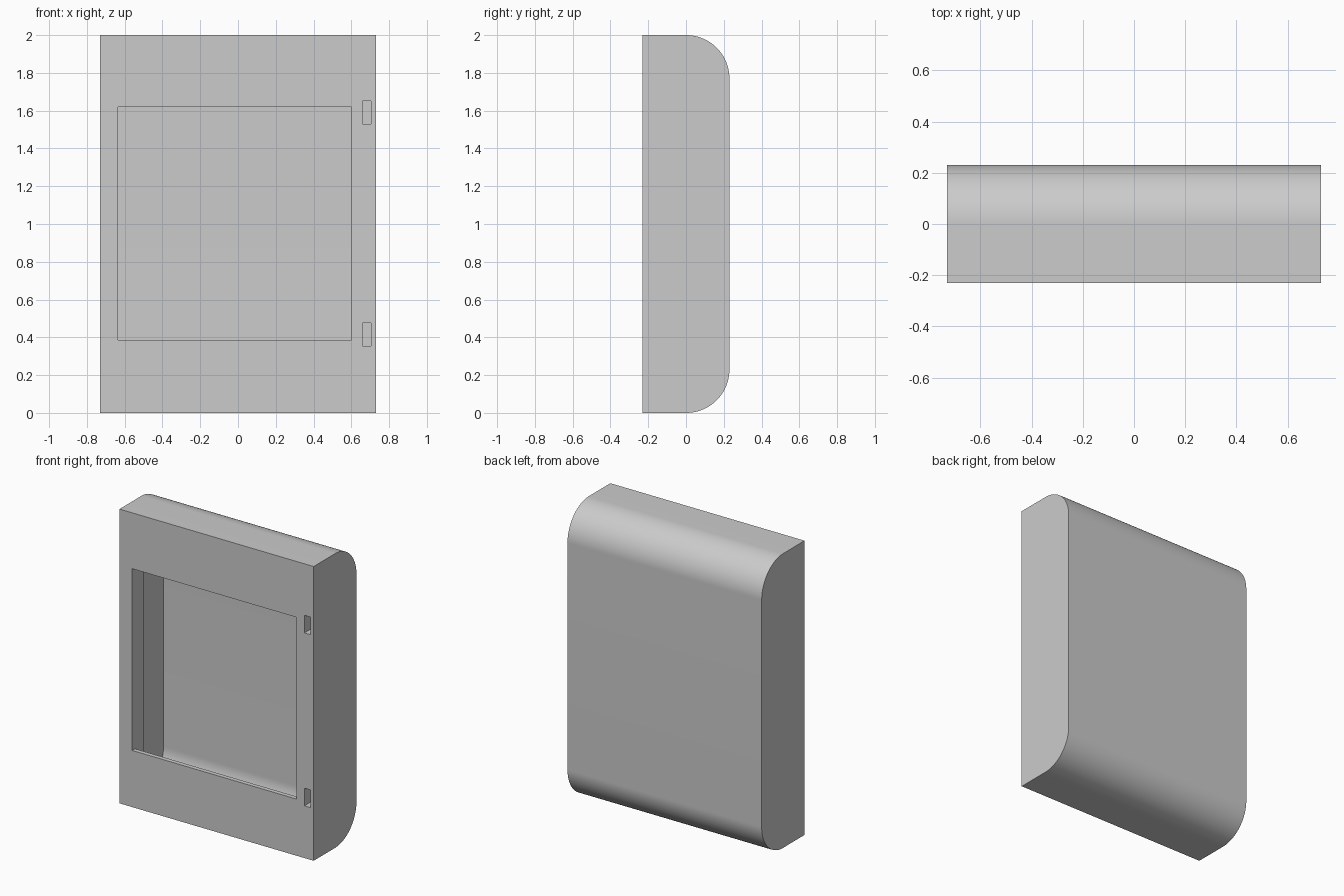
import bpy, bmesh
from math import sin, cos, pi

if "Cube" in bpy.data.objects:
    bpy.data.objects.remove(bpy.data.objects["Cube"], do_unlink=True)

HALF_W, HALF_D, HEIGHT = 0.73, 0.23, 2.0
WALL = 0.03        # shell thickness
RADIUS = 0.23      # rounding of the back edges
SEGMENTS = 32

grey = bpy.data.materials.new("plain_grey")
grey.use_nodes = True
grey.diffuse_color = (0.6, 0.6, 0.6, 1)
grey.node_tree.nodes["Principled BSDF"].inputs["Base Color"].default_value = (0.6, 0.6, 0.6, 1)


def prism(name, x0, x1, profile):
    """Extrude a (y, z) outline along x."""
    bm = bmesh.new()
    face = bm.faces.new([bm.verts.new((x0, y, z)) for y, z in profile])
    out = bmesh.ops.extrude_face_region(bm, geom=[face])
    moved = [v for v in out["geom"] if isinstance(v, bmesh.types.BMVert)]
    bmesh.ops.translate(bm, verts=moved, vec=(x1 - x0, 0, 0))
    bmesh.ops.recalc_face_normals(bm, faces=bm.faces)
    mesh = bpy.data.meshes.new(name)
    bm.to_mesh(mesh)
    bm.free()
    mesh.materials.append(grey)
    obj = bpy.data.objects.new(name, mesh)
    bpy.context.collection.objects.link(obj)
    return obj


def block(name, x0, x1, y0, y1, z0, z1):
    return prism(name, x0, x1, [(y0, z0), (y1, z0), (y1, z1), (y0, z1)])


def rounded_profile(front, inset):
    """Square at the front, rounded at the back top and bottom."""
    r = RADIUS - inset
    cy = HALF_D - RADIUS
    arc = [i * pi / 2 / SEGMENTS for i in range(SEGMENTS + 1)]
    lower = [(cy + r * sin(a), RADIUS - r * cos(a)) for a in arc]
    upper = [(y, HEIGHT - z) for y, z in reversed(lower)]
    return [(front, inset)] + lower + upper + [(front, HEIGHT - inset)]


# Outer case with rounded back
case = prism("case", -HALF_W, HALF_W, rounded_profile(-HALF_D, 0))

left_edge, right_edge = -0.635, 0.60
rib_back = -0.11
cutters = [
    # Hollow behind the side ribs
    prism("rear_hollow", -HALF_W + WALL, HALF_W - WALL, rounded_profile(rib_back, WALL)),
    # Hollow between the side ribs
    block("front_hollow", left_edge, right_edge, -HALF_D + WALL, -0.05, WALL, HEIGHT - WALL),
    # Door opening
    block("door_opening", left_edge, right_edge, -0.3, -0.15, 0.385, 1.62),
]
# Hinge slots
for z in (0.355, 1.53):
    cutters.append(block("hinge_slot", 0.66, 0.705, -0.3, -0.14, z, z + 0.12))

bpy.ops.object.select_all(action="DESELECT")
bpy.context.view_layer.objects.active = case
case.select_set(True)
for cutter in cutters:
    cutter.hide_render = True
    mod = case.modifiers.new(cutter.name, "BOOLEAN")
    mod.operation = "DIFFERENCE"
    mod.solver = "EXACT"
    mod.object = cutter
    bpy.ops.object.modifier_apply(modifier=mod.name)
    bpy.data.objects.remove(cutter, do_unlink=True)

bpy.ops.object.shade_smooth_by_angle(angle=pi / 6)
